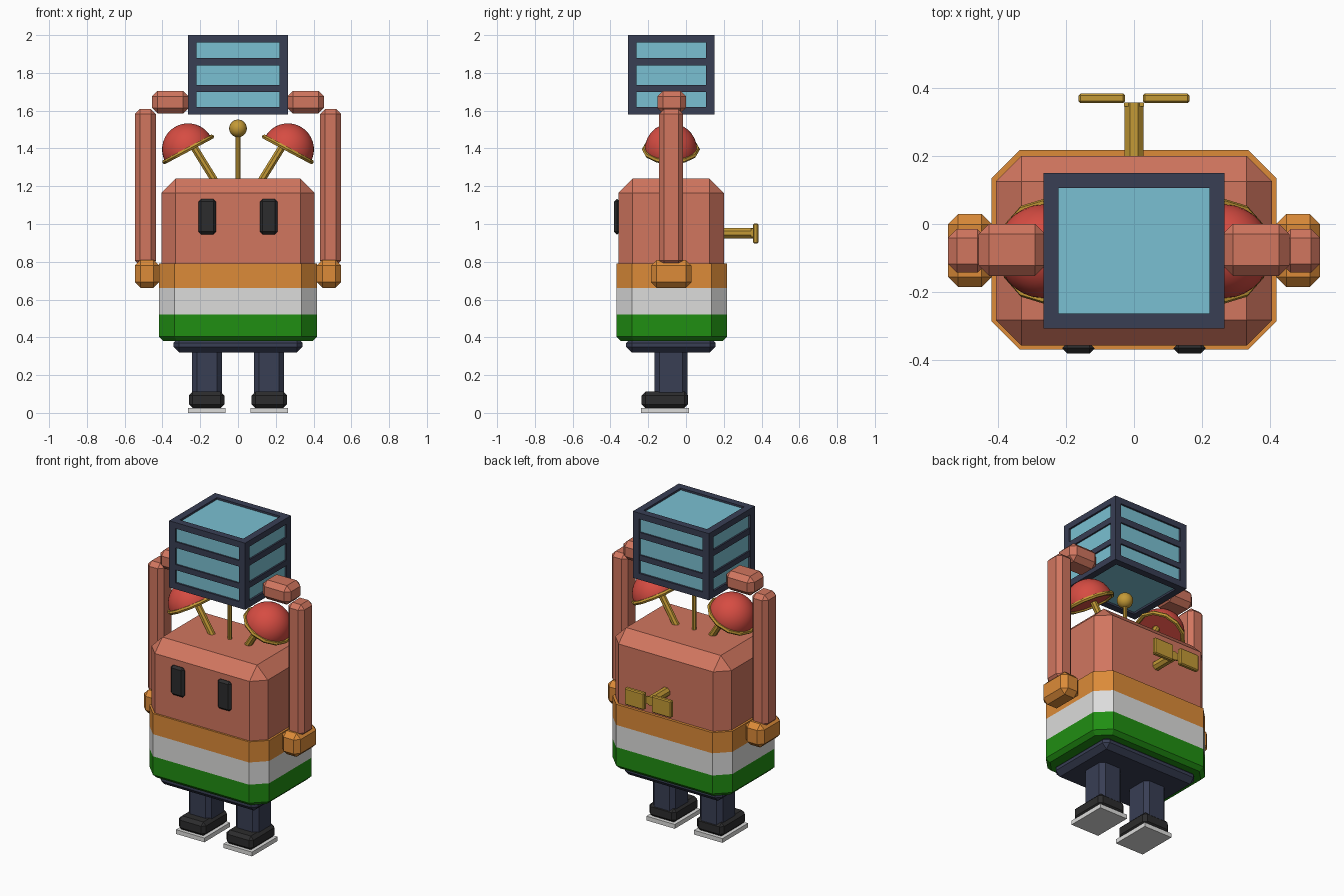
import bpy, bmesh, math
from mathutils import Vector, Matrix

if "Cube" in bpy.data.objects:
    bpy.data.objects.remove(bpy.data.objects["Cube"])


def colour(name, r, g, b):
    m = bpy.data.materials.new(name)
    lin = [((c / 255 + 0.055) / 1.055) ** 2.4 if c > 10 else c / 3294 for c in (r, g, b)]
    m.diffuse_color = (*lin, 1)
    m.use_nodes = True
    m.node_tree.nodes["Principled BSDF"].inputs["Base Color"].default_value = m.diffuse_color
    return m


SALMON = colour("salmon", 209, 118, 95)
ORANGE = colour("orange", 220, 139, 56)
WHITE = colour("white", 220, 220, 219)
GREEN = colour("green", 32, 142, 18)
NAVY = colour("navy", 56, 62, 84)
BLACK = colour("black", 44, 44, 45)
GOLD = colour("gold", 196, 154, 54)
RED = colour("red", 214, 76, 66)
GLASS = colour("glass blue", 122, 192, 210)


def finish(bm, name, *mats):
    bmesh.ops.recalc_face_normals(bm, faces=bm.faces)
    me = bpy.data.meshes.new(name)
    bm.to_mesh(me)
    bm.free()
    for m in mats:
        me.materials.append(m)
    ob = bpy.data.objects.new(name, me)
    bpy.context.collection.objects.link(ob)
    return ob


def box_bm(x, y, z):
    bm = bmesh.new()
    bmesh.ops.create_cube(bm, size=1)
    for v in bm.verts:
        v.co = [(a + b) / 2 + c * abs(b - a) for (a, b), c in zip((x, y, z), v.co)]
    return bm


def chamfer(bm, width, test=lambda a, b: True):
    edges = [e for e in bm.edges if test(e.verts[0].co, e.verts[1].co)]
    bmesh.ops.bevel(bm, geom=edges, offset=width, segments=1, affect='EDGES')


def box(name, x, y, z, mat, bevel=0.0):
    bm = box_bm(x, y, z)
    if bevel:
        chamfer(bm, bevel)
    return finish(bm, name, mat)


def rod(name, a, b, r, mat, sides=8):
    a, b = Vector(a), Vector(b)
    bm = bmesh.new()
    rot = (b - a).to_track_quat('Z', 'Y').to_matrix().to_4x4()
    bmesh.ops.create_cone(bm, cap_ends=True, segments=sides, radius1=r, radius2=r,
                          depth=(b - a).length,
                          matrix=Matrix.Translation((a + b) / 2) @ rot @ Matrix.Rotation(math.pi / sides, 4, 'Z'))
    return finish(bm, name, mat)


def smooth(ob):
    for p in ob.data.polygons:
        p.use_smooth = len(p.vertices) < 5


def vertical(a, b):
    return abs(a.z - b.z) > 0.05


# Upper body: chamfered on all but the bottom edges
bm = box_bm((-0.405, 0.405), (-0.357, 0.2), (0.7, 1.24))
chamfer(bm, 0.075, lambda a, b: max(a.z, b.z) > 1)
finish(bm, "body", SALMON)

# Shirt: octagonal block cut into three colour bands
bm = box_bm((-0.418, 0.418), (-0.369, 0.217), (0.38, 0.79))
chamfer(bm, 0.083, vertical)
chamfer(bm, 0.024, lambda a, b: max(a.z, b.z) < 0.4)
for h in (0.52, 0.66):
    bmesh.ops.bisect_plane(bm, geom=bm.verts[:] + bm.edges[:] + bm.faces[:],
                           plane_co=(0, 0, h), plane_no=(0, 0, 1))
for f in bm.faces:
    z = f.calc_center_median().z
    f.material_index = 0 if z > 0.66 else 1 if z > 0.52 else 2
finish(bm, "shirt", ORANGE, WHITE, GREEN)

# Hips
bm = box_bm((-0.342, 0.342), (-0.317, 0.157), (0.32, 0.4))
chamfer(bm, 0.03)
finish(bm, "hips", NAVY)

# Box head: glass core, solid dividers and an outer frame
X, Y, Z = (-0.265, 0.265), (-0.307, 0.15), (1.58, 2.0)
T = 0.044
G = 0.012
box("head_glass", (X[0] + G, X[1] - G), (Y[0] + G, Y[1] - G), (Z[0] + G, Z[1] - G), GLASS)
for i, z in enumerate(((1.70, 1.735), (1.84, 1.878))):
    box(f"head_divider_{i}", (X[0] + 0.002, X[1] - 0.002), (Y[0] + 0.002, Y[1] - 0.002), z, NAVY)
for xs in ((X[0], X[0] + T), (X[1] - T, X[1])):
    for ys in ((Y[0], Y[0] + T), (Y[1] - T, Y[1])):
        box("head_post", xs, ys, Z, NAVY)
for zs in ((Z[0], Z[0] + 0.04), (Z[1] - 0.038, Z[1])):
    for xs in ((X[0], X[0] + T), (X[1] - T, X[1])):
        box("head_side_rail", xs, (Y[0] + T, Y[1] - T), zs, NAVY)
    for ys in ((Y[0], Y[0] + T), (Y[1] - T, Y[1])):
        box("head_cross_rail", (X[0] + T, X[1] - T), ys, zs, NAVY)

CY = -0.08
for s, side in ((-1, "left"), (1, "right")):
    def mx(a, b):
        return tuple(sorted((s * a, s * b)))

    # Leg, shoe and sole
    bm = box_bm(mx(0.085, 0.244), (-0.167, 0.007), (0.09, 0.34))
    chamfer(bm, 0.026, vertical)
    finish(bm, f"leg_{side}", NAVY)
    box(f"shoe_{side}", mx(0.072, 0.26), (-0.235, 0.011), (0.025, 0.112), BLACK, 0.02)
    box(f"sole_{side}", mx(0.067, 0.265), (-0.239, 0.016), (0.0, 0.027), WHITE)

    # Sleeve, raised arm and hand
    box(f"sleeve_{side}", mx(0.417, 0.546), (-0.185, 0.029), (0.662, 0.81), ORANGE, 0.03)
    box(f"arm_{side}", mx(0.434, 0.546), (-0.143, -0.015), (0.78, 1.608), SALMON, 0.026)
    box(f"hand_{side}", mx(0.26, 0.456), (-0.152, 0.0), (1.585, 1.705), SALMON, 0.03)

    # Eye
    box(f"eye_{side}", mx(0.116, 0.21), (-0.38, -0.35), (0.945, 1.132), BLACK, 0.014)

    # Bell dome, rim and stalk
    centre = Vector((s * 0.264, CY, 1.395))
    tilt = Matrix.Translation(centre) @ Matrix.Rotation(s * math.radians(28), 4, 'Y')
    bm = bmesh.new()
    bmesh.ops.create_uvsphere(bm, u_segments=32, v_segments=16, radius=0.138)
    cut = bmesh.ops.bisect_plane(bm, geom=bm.verts[:] + bm.edges[:] + bm.faces[:],
                                 plane_co=(0, 0, -0.002), plane_no=(0, 0, 1), clear_inner=True)
    bmesh.ops.edgeloop_fill(bm, edges=[g for g in cut["geom_cut"] if isinstance(g, bmesh.types.BMEdge)])
    bm.transform(tilt)
    smooth(finish(bm, f"bell_{side}", RED))
    bpy.ops.mesh.primitive_torus_add(major_segments=12, minor_segments=6,
                                     major_radius=0.141, minor_radius=0.013)
    rim = bpy.context.object
    rim.name = f"bell_rim_{side}"
    rim.matrix_world = tilt
    rim.data.materials.append(GOLD)
    rod(f"bell_stalk_{side}", (s * 0.235, CY, 1.41), (s * 0.105, CY, 1.2), 0.021, GOLD)

    # Wind-up key wing
    box(f"key_wing_{side}", mx(0.026, 0.163), (0.355, 0.383), (0.897, 1.003), GOLD, 0.006)

# Centre antenna with ball
rod("antenna", (0, CY, 1.2), (0, CY, 1.5), 0.013, GOLD)
bm = bmesh.new()
bmesh.ops.create_uvsphere(bm, u_segments=20, v_segments=12, radius=0.047,
                          matrix=Matrix.Translation((0, CY, 1.506)))
smooth(finish(bm, "antenna_ball", GOLD))

# Wind-up key shaft
rod("key_shaft", (0, 0.18, 0.952), (0, 0.357, 0.952), 0.03, GOLD)
box("key_hub", (-0.03, 0.03), (0.345, 0.357), (0.93, 0.975), GOLD)
